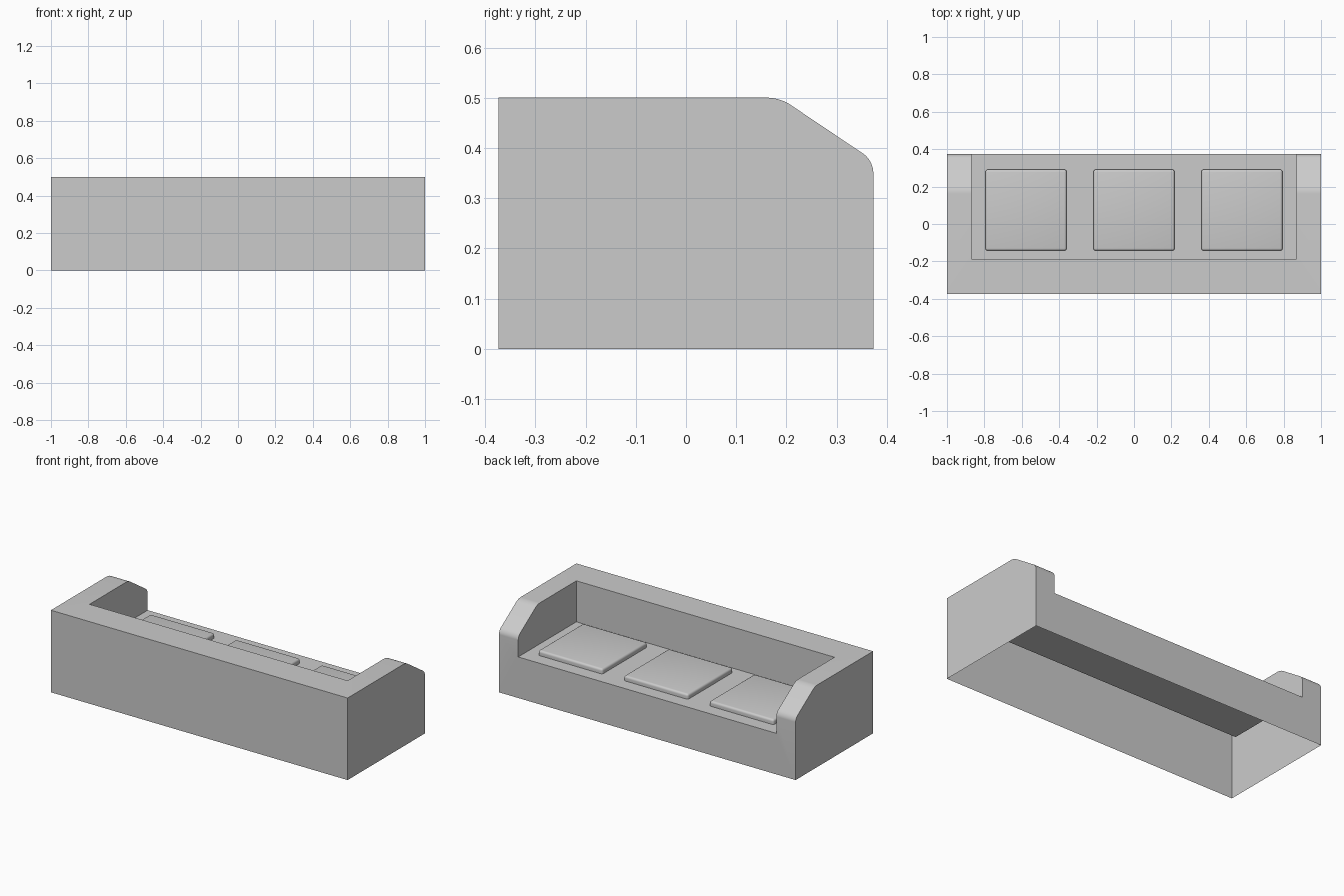
import bpy
import bmesh
from math import radians

if "Cube" in bpy.data.objects:
    bpy.data.objects.remove(bpy.data.objects["Cube"])

HALF_Y = 0.373
SEAT_Z = 0.25
INNER_X = 0.87
INNER_Y = -0.187


def add_object(name, bm):
    mesh = bpy.data.meshes.new(name)
    bm.to_mesh(mesh)
    bm.free()
    obj = bpy.data.objects.new(name, mesh)
    bpy.context.collection.objects.link(obj)
    return obj


def box_bm(x0, x1, y0, y1, z0, z1):
    bm = bmesh.new()
    bmesh.ops.create_cube(bm, size=1)
    for v in bm.verts:
        v.co.x = x1 if v.co.x > 0 else x0
        v.co.y = y1 if v.co.y > 0 else y0
        v.co.z = z1 if v.co.z > 0 else z0
    return bm


def smooth(obj):
    bpy.ops.object.select_all(action='DESELECT')
    obj.select_set(True)
    bpy.context.view_layer.objects.active = obj
    bpy.ops.object.shade_smooth_by_angle(angle=radians(30))


def open_bottom(bm, z):
    faces = [f for f in bm.faces if all(abs(v.co.z - z) < 1e-4 for v in f.verts)]
    bmesh.ops.delete(bm, geom=faces, context='FACES')


# Frame: side profile with sloped arm front, extruded across the width
profile = [(-HALF_Y, 0), (HALF_Y, 0), (HALF_Y, 0.375), (0.187, 0.5), (-HALF_Y, 0.5)]
bm = bmesh.new()
side = bm.faces.new([bm.verts.new((-1, y, z)) for y, z in profile])
ext = bmesh.ops.extrude_face_region(bm, geom=[side])
for v in ext['geom']:
    if isinstance(v, bmesh.types.BMVert):
        v.co.x = 1
bmesh.ops.recalc_face_normals(bm, faces=bm.faces[:])

# Rounded corners of the arm slope
corners = [e for e in bm.edges if all(
    v.co.y > 0 and v.co.z > 0.3 for v in e.verts)
    and abs(e.verts[0].co.x - e.verts[1].co.x) > 1]
bmesh.ops.bevel(bm, geom=corners, offset=0.023, segments=6, profile=0.5, affect='EDGES')
frame = add_object("sofa_frame", bm)

# Seat recess between the arms and backrest
cutter = add_object("seat_recess_cutter",
                    box_bm(-INNER_X, INNER_X, INNER_Y, 1, SEAT_Z, 1))
cutter.hide_render = True
mod = frame.modifiers.new("recess", 'BOOLEAN')
mod.operation = 'DIFFERENCE'
mod.solver = 'EXACT'
mod.object = cutter
bpy.context.view_layer.objects.active = frame
bpy.ops.object.modifier_apply(modifier=mod.name)
bpy.data.objects.remove(cutter)

# The frame is a hollow shell, open underneath
bm = bmesh.new()
bm.from_mesh(frame.data)
open_bottom(bm, 0)
bm.to_mesh(frame.data)
bm.free()
smooth(frame)

# Three softly rounded cushions
for name, cx in (("left", -0.577), ("middle", 0), ("right", 0.577)):
    bm = box_bm(cx - 0.217, cx + 0.217, -0.143, 0.291, SEAT_Z, SEAT_Z + 0.03)
    edges = [e for e in bm.edges if any(v.co.z > SEAT_Z + 0.01 for v in e.verts)]
    bmesh.ops.bevel(bm, geom=edges, offset=0.013, segments=4, profile=0.5, affect='EDGES')
    open_bottom(bm, SEAT_Z)
    smooth(add_object(name + "_cushion", bm))
